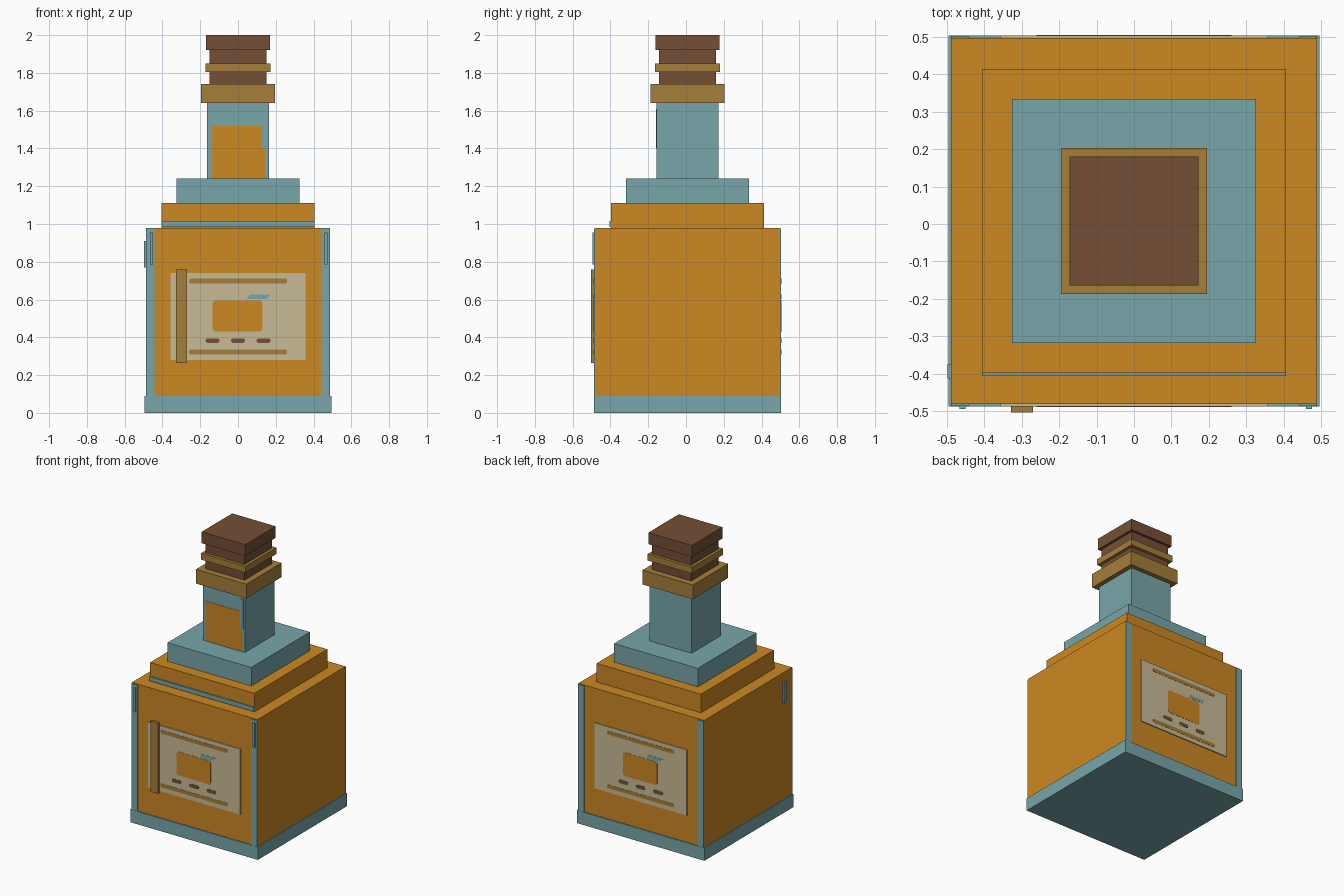
import bpy
import bmesh

if "Cube" in bpy.data.objects:
    bpy.data.objects.remove(bpy.data.objects["Cube"], do_unlink=True)


def material(name, *srgb):
    linear = [((c / 255 + 0.055) / 1.055) ** 2.4 for c in srgb] + [1.0]
    mat = bpy.data.materials.new(name)
    mat.use_nodes = True
    mat.diffuse_color = linear
    mat.node_tree.nodes["Principled BSDF"].inputs["Base Color"].default_value = linear
    return mat


AMBER = material("amber", 204, 136, 34)
TEAL = material("teal", 119, 166, 170)
CREAM = material("cream", 202, 187, 150)
GOLD = material("gold", 165, 127, 58)
BROWN = material("brown", 117, 79, 54)
CY = 0.008  # depth centre of the bottle


def prism(name, outline, near, far, mat, side=1):
    """Extrude an x-z outline between two depths in front of (1) or behind (-1) the centre."""
    bm = bmesh.new()
    face = bm.faces.new([bm.verts.new((side * x, CY - side * near, z)) for x, z in outline])
    grown = bmesh.ops.extrude_face_region(bm, geom=[face])["geom"]
    for v in grown:
        if isinstance(v, bmesh.types.BMVert):
            v.co.y = CY - side * far
    bmesh.ops.recalc_face_normals(bm, faces=bm.faces)
    mesh = bpy.data.meshes.new(name)
    bm.to_mesh(mesh)
    bm.free()
    mesh.materials.append(mat)
    obj = bpy.data.objects.new(name, mesh)
    bpy.context.collection.objects.link(obj)
    return obj


def rect(x0, x1, z0, z1, cut=0):
    if not cut:
        return [(x0, z0), (x1, z0), (x1, z1), (x0, z1)]
    return [(x0 + cut, z0), (x1 - cut, z0), (x1, z0 + cut), (x1, z1 - cut),
            (x1 - cut, z1), (x0 + cut, z1), (x0, z1 - cut), (x0, z0 + cut)]


# Stacked square tiers: name, half width, bottom, top, colour
for name, half, low, high, mat in [
    ("base", 0.495, 0, 0.09, TEAL),
    ("body", 0.488, 0.09, 0.98, AMBER),
    ("lower_shoulder", 0.405, 0.98, 1.11, AMBER),
    ("upper_shoulder", 0.325, 1.11, 1.24, TEAL),
    ("neck", 0.163, 1.24, 1.64, TEAL),
    ("collar", 0.195, 1.64, 1.74, GOLD),
    ("stopper_lower", 0.152, 1.74, 1.805, BROWN),
    ("stopper_ring", 0.172, 1.805, 1.85, GOLD),
    ("stopper_upper", 0.152, 1.85, 1.92, BROWN),
    ("stopper_cap", 0.169, 1.92, 2.0, BROWN),
]:
    prism(name, rect(-half, half, low, high), half, -half, mat)

# Corner strips and printed labels on front and back
for end, side in (("front", 1), ("back", -1)):
    for hand, x in (("right", -0.488), ("left", 0.441)):
        prism(f"{end}_{hand}_strip", rect(x, x + 0.047, 0.09, 0.975), 0.487, 0.494, TEAL, side)
    prism(f"{end}_label", rect(-0.358, 0.358, 0.28, 0.74), 0.487, 0.495, CREAM, side)
    for level, z in (("lower", 0.31), ("upper", 0.686)):
        prism(f"{end}_label_{level}_line", rect(-0.26, 0.26, z, z + 0.025, 0.006),
              0.494, 0.4965, GOLD, side)
    prism(f"{end}_emblem", rect(-0.135, 0.13, 0.43, 0.595, 0.012), 0.494, 0.4965, AMBER, side)
    prism(f"{end}_emblem_leaf", [(0.045, 0.603), (0.15, 0.603), (0.172, 0.626), (0.062, 0.626)],
          0.494, 0.4965, TEAL, side)
    for i in range(3):
        x = -0.135 + i * 0.135
        prism(f"{end}_label_dot_{i + 1}", rect(x - 0.037, x + 0.037, 0.37, 0.395, 0.008),
              0.494, 0.4965, BROWN, side)

# Front-only trim: strap, shoulder stripe, neck panel and glints
prism("strap", rect(-0.328, -0.27, 0.265, 0.76), 0.494, 0.511, GOLD)
prism("shoulder_stripe", rect(-0.405, 0.405, 0.985, 1.015), 0.404, 0.413, TEAL)
prism("neck_panel", rect(-0.14, 0.143, 1.24, 1.52), 0.162, 0.165, AMBER)
prism("neck_glint", rect(0.126, 0.15, 1.4, 1.61), 0.162, 0.168, TEAL)
for hand, x in (("right", -0.458), ("left", 0.467)):
    prism(f"front_{hand}_glint", rect(x - 0.008, x + 0.008, 0.785, 0.955), 0.493, 0.502, TEAL)

# Glint on the right wall
prism("side_glint", rect(-0.497, -0.487, 0.77, 0.91), 0.42, 0.383, TEAL)
